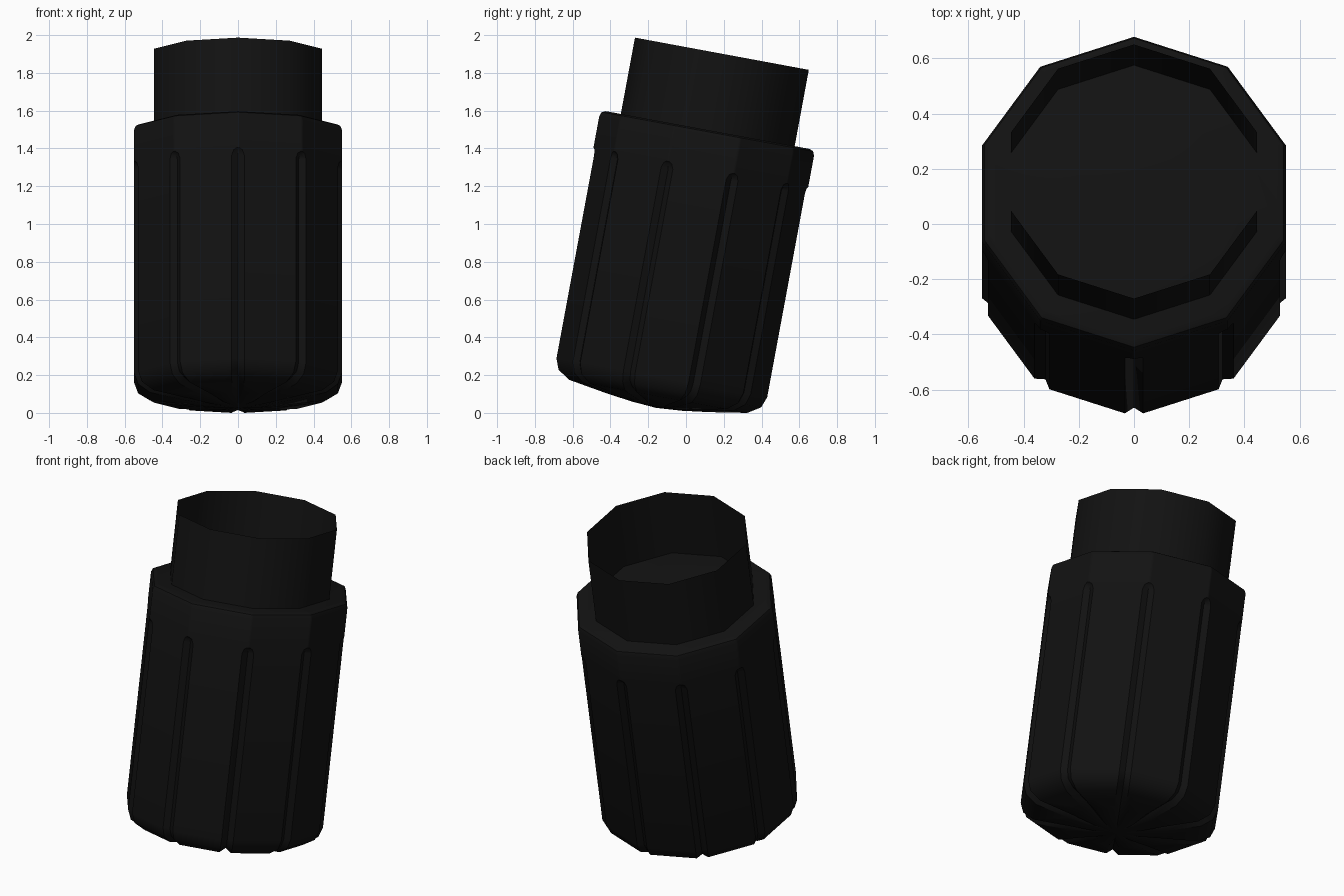
import bpy, bmesh, math
from mathutils import Matrix, Vector

if "Cube" in bpy.data.objects:
    bpy.data.objects.remove(bpy.data.objects["Cube"])

SIDES = 10
TILT = math.radians(10.5)
PLACE = Matrix.Translation((0, 0.19, 1.915)) @ Matrix.Rotation(-TILT, 4, 'X')

dark = bpy.data.materials.new("black_plastic")
dark.diffuse_color = (0.006, 0.006, 0.006, 1)
dark.use_nodes = True
dark.node_tree.nodes["Principled BSDF"].inputs["Base Color"].default_value = dark.diffuse_color


def corner(k, r, z):
    a = -math.pi / 2 + k * 2 * math.pi / SIDES
    return Vector((r * math.cos(a), r * math.sin(a), z))


def grooved_ring(r, z, w, d_in, d_up):
    """Decagon with a V notch (half width w) at every corner."""
    pts = []
    for k in range(SIDES):
        c = corner(k, r, z)
        before = (corner(k - 1, r, z) - c).normalized() * w
        after = (corner(k + 1, r, z) - c).normalized() * w
        pts += [c + before, corner(k, r - d_in, z + d_up), c + after]
    return pts


def plain_ring(r, z):
    return [corner(k, r, z) for k in range(SIDES)]


def loft(name, rings, cap_first=False, tip=None, angle=40):
    bm = bmesh.new()
    loops = [[bm.verts.new(PLACE @ p) for p in ring] for ring in rings]
    n = len(loops[0])
    for a, b in zip(loops, loops[1:]):
        for i in range(n):
            j = (i + 1) % n
            bm.faces.new((a[i], b[i], b[j], a[j]))
    if cap_first:
        bm.faces.new(loops[0])
    if tip is not None:
        t = bm.verts.new(PLACE @ Vector((0, 0, tip)))
        for i in range(n):
            bm.faces.new((loops[-1][i], t, loops[-1][(i + 1) % n]))
    me = bpy.data.meshes.new(name)
    bm.to_mesh(me)
    bm.free()
    me.materials.append(dark)
    ob = bpy.data.objects.new(name, me)
    bpy.context.collection.objects.link(ob)
    bpy.ops.object.select_all(action='DESELECT')
    ob.select_set(True)
    bpy.context.view_layer.objects.active = ob
    bpy.ops.object.shade_smooth_by_angle(angle=math.radians(angle))
    return ob


# Body: rounded shoulder, V-grooved wall, shallow domed bottom
profile = [
    # radius, height, groove half width, depth inward, depth upward
    (0.548, -0.411, 0.008, 0, 0),
    (0.569, -0.420, 0.008, 0, 0),
    (0.578, -0.442, 0.008, 0, 0),
    (0.578, -0.612, 0.008, 0, 0),
    (0.578, -0.622, 0.024, 0.018, 0),
    (0.578, -0.650, 0.035, 0.032, 0),
    (0.578, -1.745, 0.035, 0.032, 0),
    (0.556, -1.803, 0.035, 0.028, 0.014),
    (0.490, -1.845, 0.035, 0.014, 0.028),
    (0.294, -1.877, 0.030, 0.003, 0.025),
    (0.140, -1.897, 0.010, 0, 0.004),
]
body = loft("grooved_body", [grooved_ring(*p) for p in profile],
            cap_first=True, tip=-1.907)

# Open thin neck standing on the shoulder
neck = loft("open_neck", [plain_ring(0.468, 0), plain_ring(0.468, -0.412)])

# Rest the model exactly on the ground
low = min(v.co.z for v in body.data.vertices)
for ob in (body, neck):
    ob.data.transform(Matrix.Translation((0, 0, -low)))
